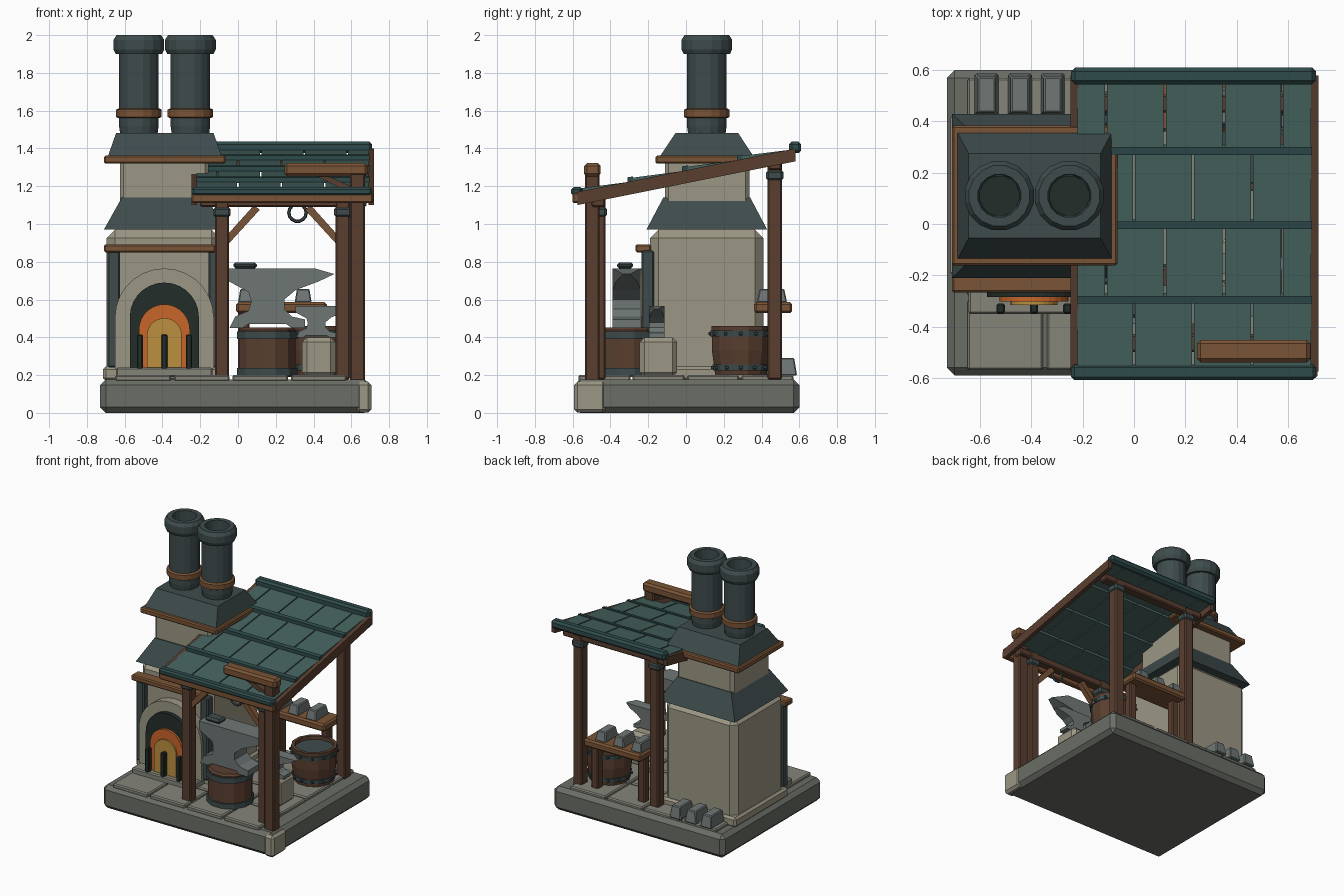
import bpy, bmesh, math
from mathutils import Vector

if "Cube" in bpy.data.objects:
    bpy.data.objects.remove(bpy.data.objects["Cube"])

def mat(name, hexa):
    m = bpy.data.materials.new(name)
    c = [int(hexa[i:i + 2], 16) / 255 for i in (0, 2, 4)]
    m.diffuse_color = [(v / 12.92 if v < .04 else ((v + .055) / 1.055) ** 2.4) for v in c] + [1]
    m.use_nodes = True
    m.node_tree.nodes["Principled BSDF"].inputs["Base Color"].default_value = m.diffuse_color
    return m

BASE, PAVE, STONE = mat("base_stone", "6A6E66"), mat("paving", "85857A"), mat("light_stone", "9C9785")
IRON, DARK, SLATE = mat("iron", "3E4B4C"), mat("soot", "222D28"), mat("slate", "45635F")
LIP, WOOD, TRIM = mat("slate_edge", "2F4B4B"), mat("dark_wood", "5A3F30"), mat("trim_wood", "7A5436")
STEEL, ORANGE, YELLOW = mat("steel", "6E7775"), mat("ember", "C8652A"), mat("flame", "BC9040")

def finish(bm, name, m):
    bmesh.ops.recalc_face_normals(bm, faces=bm.faces)
    me = bpy.data.meshes.new(name)
    bm.to_mesh(me)
    bm.free()
    ob = bpy.data.objects.new(name, me)
    me.materials.append(m)
    bpy.context.collection.objects.link(ob)
    return ob

def frustum(name, x, y, z, m, inset=(0, 0), bevel=0):
    """Box from ranges x, y, z; the top may be inset, the edges bevelled."""
    bm = bmesh.new()
    bmesh.ops.create_cube(bm, size=1)
    for v in bm.verts:
        top = v.co.z > 0
        ix, iy = inset if top else (0, 0)
        v.co = (x[1] - ix if v.co.x > 0 else x[0] + ix,
                y[1] - iy if v.co.y > 0 else y[0] + iy, z[1] if top else z[0])
    if bevel:
        bmesh.ops.bevel(bm, geom=bm.edges[:], offset=bevel, segments=1, affect='EDGES')
    return finish(bm, name, m)

def box(name, x0, x1, y0, y1, z0, z1, m, bevel=.008):
    return frustum(name, (x0, x1), (y0, y1), (z0, z1), m, bevel=bevel)

def prism(name, pts, a, b, m, axis='y'):
    """Extrude an (x,z) profile along y, or a (y,z) profile along x."""
    bm = bmesh.new()
    rings = [[bm.verts.new((p, d, q) if axis == 'y' else (d, p, q)) for p, q in pts] for d in (a, b)]
    n = len(pts)
    for r in rings:
        bm.faces.new(r)
    for i in range(n):
        j = (i + 1) % n
        bm.faces.new((rings[0][i], rings[0][j], rings[1][j], rings[1][i]))
    return finish(bm, name, m)

def lathe(name, prof, x, y, m, n=12):
    bm = bmesh.new()
    rings = [[bm.verts.new((x + r * math.cos(2 * math.pi * (i + .5) / n),
                            y + r * math.sin(2 * math.pi * (i + .5) / n), z)) for i in range(n)] for r, z in prof]
    for a, b in zip(rings, rings[1:]):
        for i in range(n):
            j = (i + 1) % n
            bm.faces.new((a[i], a[j], b[j], b[i]))
    bm.faces.new(rings[0])
    bm.faces.new(rings[-1])
    return finish(bm, name, m)

# Base, corner stone and paving
box("base", -.73, .70, -.59, .60, 0, .178, BASE, .03)
box("corner_stone", .625, .707, -.592, -.425, .001, .165, STONE, .018)
for i in range(4):
    for j in range(4):
        x, y = -.65 + .31 * i, -.57 + .288 * j
        box("paving_slab", x, x + .295, y, y + .275, .165, .2, PAVE)

# Furnace body, skirt, neck and hood
box("furnace_plinth", -.715, -.075, -.205, .43, .17, .245, STONE, .015)
box("furnace_body", -.695, -.095, -.19, .41, .2, .97, STONE, .045)
frustum("furnace_skirt", (-.71, -.07), (-.21, .43), (.97, 1.14), IRON, (.095, .09))
box("furnace_neck", -.625, -.155, -.112, .335, 1.1, 1.34, STONE, .02)
box("hood_trim", -.71, -.065, -.162, .385, 1.32, 1.362, TRIM)
frustum("hood", (-.69, -.085), (-.14, .36), (1.355, 1.483), IRON, (.045, .085))

# Twin chimneys
for x in (-.525, -.252):
    y = .11
    lathe("chimney", [(.1, 1.47), (.107, 1.52), (.107, 1.9), (.125, 1.9), (.137, 1.925), (.137, 1.975),
                      (.12, 2.0), (.085, 2.0), (.08, 1.86)], x, y, IRON, 16)
    lathe("chimney_soot", [(.079, 1.861), (.079, 1.868)], x, y, DARK, 16)
    lathe("chimney_collar", [(.11, 1.56), (.123, 1.567), (.123, 1.605), (.11, 1.612)], x, y, TRIM, 16)

# Furnace front: lintel, iron strips, nested arches, bars, hearth
box("lintel", -.71, -.12, -.268, -.185, .85, .892, TRIM)
for x in (-.69, -.155):
    box("iron_strip", x, x + .065, -.235, -.17, .24, .86, IRON)
def arch(name, r, zc, y, m, n=14):
    pts = [(-.39 + r * math.cos(math.pi * i / n), zc + r * math.sin(math.pi * i / n)) for i in range(n + 1)]
    prism(name, [(-.39 + r, .235)] + pts + [(-.39 - r, .235)], y, -.17, m)
arch("stone_arch", .262, .503, -.255, STONE)
arch("furnace_mouth", .183, .507, -.285, DARK)
arch("ember_glow", .135, .44, -.303, ORANGE)
arch("flame_glow", .092, .41, -.315, YELLOW)
box("hearth", -.645, -.135, -.352, -.18, .19, .24, PAVE)
for x in (-.52, -.39, -.26):
    box("hearth_bar", x - .016, x + .016, -.35, -.31, .23, .415, DARK, .006)

# Shelter posts, collars and beams
for x in (-.085, .555):
    for y, top, c in ((-.465, 1.15, 1.035), (.47, 1.33, 1.23)):
        box("post", x - .038, x + .038, y - .038, y + .038, .178, top, WOOD)
        box("post_collar", x - .046, x + .046, y - .046, y + .046, c, c + .055, IRON, .012)
box("front_beam", -.2, .68, -.5, -.43, 1.09, 1.145, WOOD)
box("back_beam", -.2, .68, .435, .505, 1.285, 1.335, WOOD)
for s in (-1, 1):
    c = .235
    prism("brace", [(c + s * p, q) for p, q in ((.285, .95), (.285, .895), (.12, 1.075), (.15, 1.1))], -.49, -.45, TRIM)
bpy.ops.mesh.primitive_torus_add(location=(.315, -.47, 1.06), rotation=(math.pi / 2, 0, 0), major_radius=.046,
                                 minor_radius=.009, major_segments=14, minor_segments=6)
bpy.context.object.name = "hanging_ring"
bpy.context.object.data.materials.append(IRON)

# Sign arm above the roof
box("sign_post", .592, .672, -.535, -.458, .165, 1.27, WOOD)
box("sign_arm", .245, .688, -.54, -.452, 1.252, 1.322, TRIM, .015)
prism("sign_brace", [(.6, 1.16), (.6, 1.2), (.46, 1.26), (.4, 1.26)], -.515, -.475, WOOD)

# Roof: fascia boards, staggered slates, course edges
def rz(y):
    return 1.163 + .2 * (y + .57)
for x in (-.247, .69):
    prism("side_fascia", [(-.575, 1.1), (.58, 1.332), (.58, 1.4), (-.575, 1.17)], x, x + .03, WOOD, 'x')
box("front_fascia", -.245, .716, -.6, -.56, 1.11, 1.167, TRIM)
box("front_roof_cap", -.245, .71, -.608, -.548, 1.15, 1.195, LIP, .012)
box("ridge_cap", -.245, .71, .545, .61, 1.375, 1.437, LIP, .015)
for r in range(4):
    y0, y1 = -.59 + .29 * r, -.27 + .29 * r
    y1 = min(y1, .57)
    xs = [-.225, -.11, .12, .35, .578, .695] if r % 2 else [-.225, 0, .23, .46, .695]
    for a, b in zip(xs, xs[1:]):
        prism("slate", [(y0, rz(y0) + .004), (y1, rz(y1) - .016), (y1, rz(y1) + .004), (y0, rz(y0) + .026)],
              a + .004, b - .004, SLATE, 'x')
    if r:
        prism("course_edge", [(y0 - .01, rz(y0)), (y0 + .02, rz(y0) + .004), (y0 + .02, rz(y0) + .035),
                              (y0 - .01, rz(y0) + .03)], -.22, .695, LIP, 'x')

# Anvils, with the horn narrowed toward its tip
ANVIL = [(-.21, .315), (.25, .315), (.355, .285), (.27, .245), (.15, .2), (.09, .15), (.09, .1), (.13, .06), (.2, .045),
         (.2, 0), (.13, 0), (.1, .02), (-.1, .02), (-.13, 0), (-.2, 0), (-.17, .06), (-.1, .09), (-.085, .14),
         (-.1, .19), (-.21, .25)]
def anvil(name, x, y, z, s, w):
    ob = prism(name, [(x + s * p, z + s * q) for p, q in ANVIL], y - w, y + w, STEEL)
    for v in ob.data.vertices:
        p = (v.co.x - x) / s
        if p > .26:
            v.co.y = y + (v.co.y - y) * (.25 if p > .3 else .75)
anvil("anvil", .155, -.315, .45, 1, .075)
lathe("anvil_stump", [(.155, .19), (.155, .44), (.14, .452)], .155, -.315, WOOD)
for z in (.195, .39):
    lathe("stump_band", [(.165, z), (.165, z + .042)], .155, -.315, IRON)
box("hammer_head", -.025, .1, -.365, -.28, .765, .797, IRON, .012)
box("small_anvil_block", .34, .515, -.245, -.047, .19, .4, STONE, .025)
anvil("small_anvil", .415, -.155, .4, .53, .04)

# Quench barrel with bands and rivets
bx, by = .435, .29
lathe("barrel", [(.14, .2), (.158, .33), (.16, .46), (.135, .46), (.13, .38)], bx, by, WOOD)
lathe("barrel_water", [(.128, .382), (.128, .39)], bx, by, DARK)
for r, z in ((.152, .225), (.165, .405)):
    lathe("barrel_band", [(r, z), (r + .002, z + .03)], bx, by, IRON)
    for k in range(12):
        t = 2 * math.pi * k / 12
        x, y = bx + r * .98 * math.cos(t), by + r * .98 * math.sin(t)
        box("barrel_rivet", x - .009, x + .009, y - .009, y + .009, z + .006, z + .024, IRON, .003)

# Workbench at the back, metal ingots on it and on the floor
box("bench_top", -.01, .47, .36, .562, .528, .586, TRIM, .012)
for x in (.03, .42):
    box("bench_leg", x - .03, x + .03, .435, .495, .19, .535, WOOD)
for x in (.045, .195, .345):
    frustum("bench_ingot", (x - .045, x + .045), (.375, .535), (.584, .657), STEEL, (.012, .015), .006)
for x in (-.575, -.445, -.317):
    frustum("floor_ingot", (x - .047, x + .047), (.42, .588), (.198, .29), STEEL, (.012, .015), .006)
